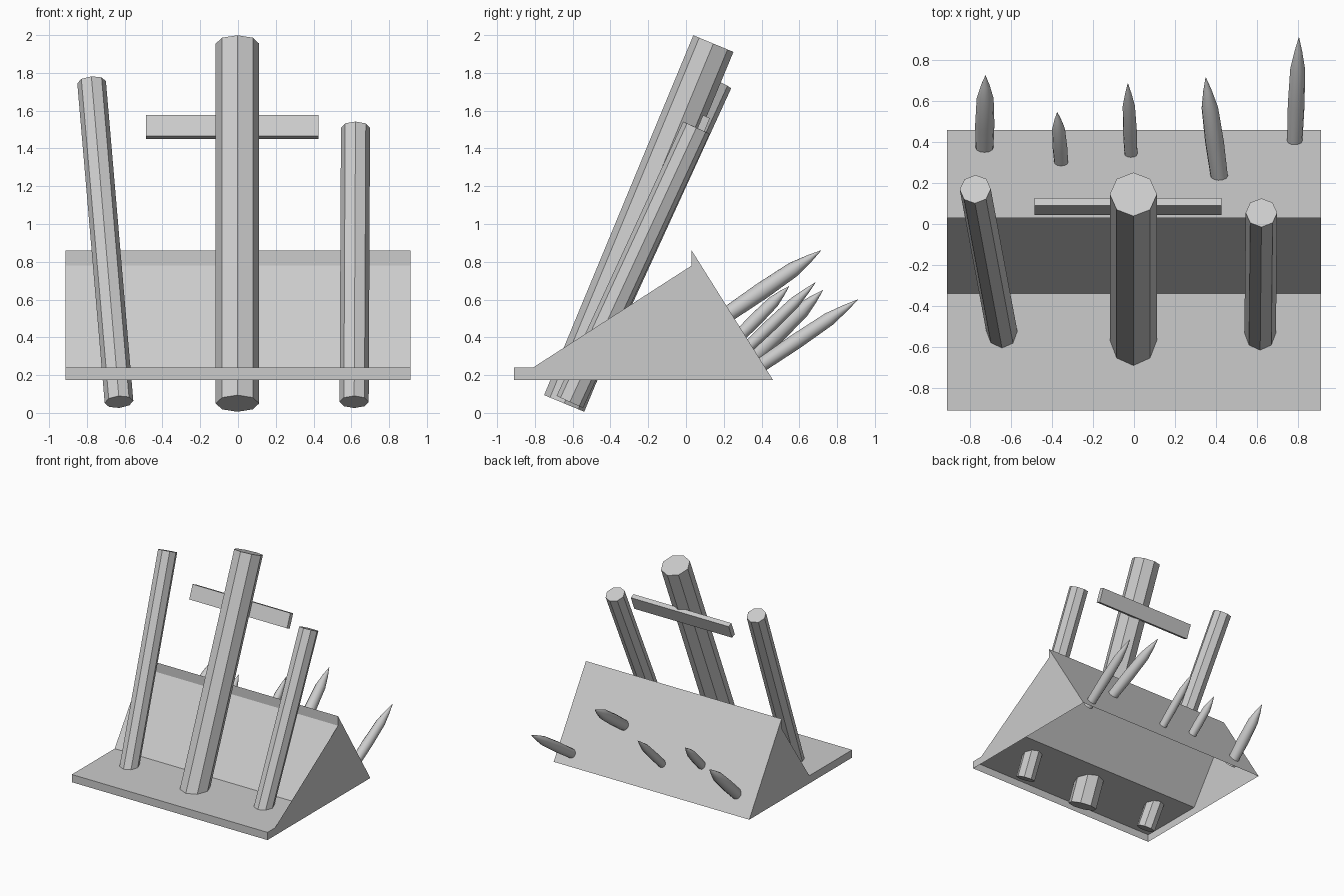
import bpy, bmesh
from mathutils import Vector

if "Cube" in bpy.data.objects:
    bpy.data.objects.remove(bpy.data.objects["Cube"])


def finish(bm, name):
    mesh = bpy.data.meshes.new(name)
    bm.to_mesh(mesh)
    bm.free()
    ob = bpy.data.objects.new(name, mesh)
    bpy.context.collection.objects.link(ob)
    return ob


def aim(ob, start, end):
    d = Vector(end) - Vector(start)
    ob.location = start
    ob.rotation_mode = 'QUATERNION'
    ob.rotation_quaternion = Vector((0, 0, 1)).rotation_difference(d)
    return ob


def lathe(name, rings, sides, start, end, smooth=False):
    """Rings of (radius, fraction of length), from start towards end."""
    length = (Vector(end) - Vector(start)).length
    bm = bmesh.new()
    loops = []
    for r, t in rings:
        c = bmesh.ops.create_circle(bm, segments=sides, radius=r)["verts"]
        for v in c:
            v.co.z = t * length
        loops.append(c)
    for a, b in zip(loops, loops[1:]):
        for i in range(sides):
            j = (i + 1) % sides
            bm.faces.new((a[i], a[j], b[j], b[i]))
    bm.faces.new(loops[0])
    bm.faces.new(loops[-1])
    bmesh.ops.remove_doubles(bm, verts=bm.verts, dist=0.0001)
    bmesh.ops.recalc_face_normals(bm, faces=bm.faces)
    ob = aim(finish(bm, name), start, end)
    if smooth:
        for p in ob.data.polygons:
            p.use_smooth = len(p.vertices) < 5
    return ob


# Hollow wedge stand, open underneath; the right end panel reaches further forward
W = 0.912
profile = [(-0.91, 0.175), (-0.91, 0.24), (-0.34, 0.24),
           (0.03, 0.78), (0.03, 0.86), (0.46, 0.175)]
bm = bmesh.new()
left = [bm.verts.new((-W, y, z)) for y, z in profile]
right = [bm.verts.new((W, y, z)) for y, z in profile]
for i in range(len(profile) - 1):
    bm.faces.new((left[i], right[i], right[i + 1], left[i + 1]))
bm.faces.new(left)
corner = bm.verts.new((W, -0.81, 0.24))
bm.faces.new([right[0], right[5], right[4], right[3], corner, right[1]])
bmesh.ops.recalc_face_normals(bm, faces=bm.faces)
finish(bm, "wedge_stand")

# Leaning eight-sided posts
posts = [
    ("centre_post", 0.115, (-0.003, -0.645, 0.05), (-0.003, 0.145, 1.955)),
    ("left_post", 0.076, (-0.63, -0.605, 0.058), (-0.775, 0.17, 1.75)),
    ("right_post", 0.077, (0.615, -0.615, 0.058), (0.622, 0.055, 1.51)),
]
for name, r, a, b in posts:
    lathe(name, [(r, 0), (r, 1)], 8, a, b)

# Crossbar on the back of the centre post
bm = bmesh.new()
bmesh.ops.create_cube(bm, size=1)
bmesh.ops.scale(bm, vec=(0.912, 0.04, 0.12), verts=bm.verts)
bar = finish(bm, "crossbar")
bar.location = (-0.03, 0.085, 1.513)
bar.rotation_euler = (-0.393, 0, 0)

# Pointed spikes sticking out of the back slope
spikes = [
    (0.047, (-0.73, 0.37, 0.31), (-0.725, 0.725, 0.65)),
    (0.036, (-0.355, 0.295, 0.42), (-0.375, 0.545, 0.67)),
    (0.034, (-0.015, 0.34, 0.36), (-0.03, 0.685, 0.69)),
    (0.046, (0.415, 0.24, 0.535), (0.35, 0.715, 0.86)),
    (0.041, (0.785, 0.415, 0.265), (0.805, 0.91, 0.60)),
]
for i, (r, a, b) in enumerate(spikes):
    a, b = Vector(a), Vector(b)
    start = a - (b - a).normalized() * 0.06
    lathe(f"spike_{i + 1}",
          [(r * 0.9, 0), (r, 0.4), (r * 0.88, 0.72), (r * 0.45, 0.88), (0.001, 1)],
          12, start, b, smooth=True)
